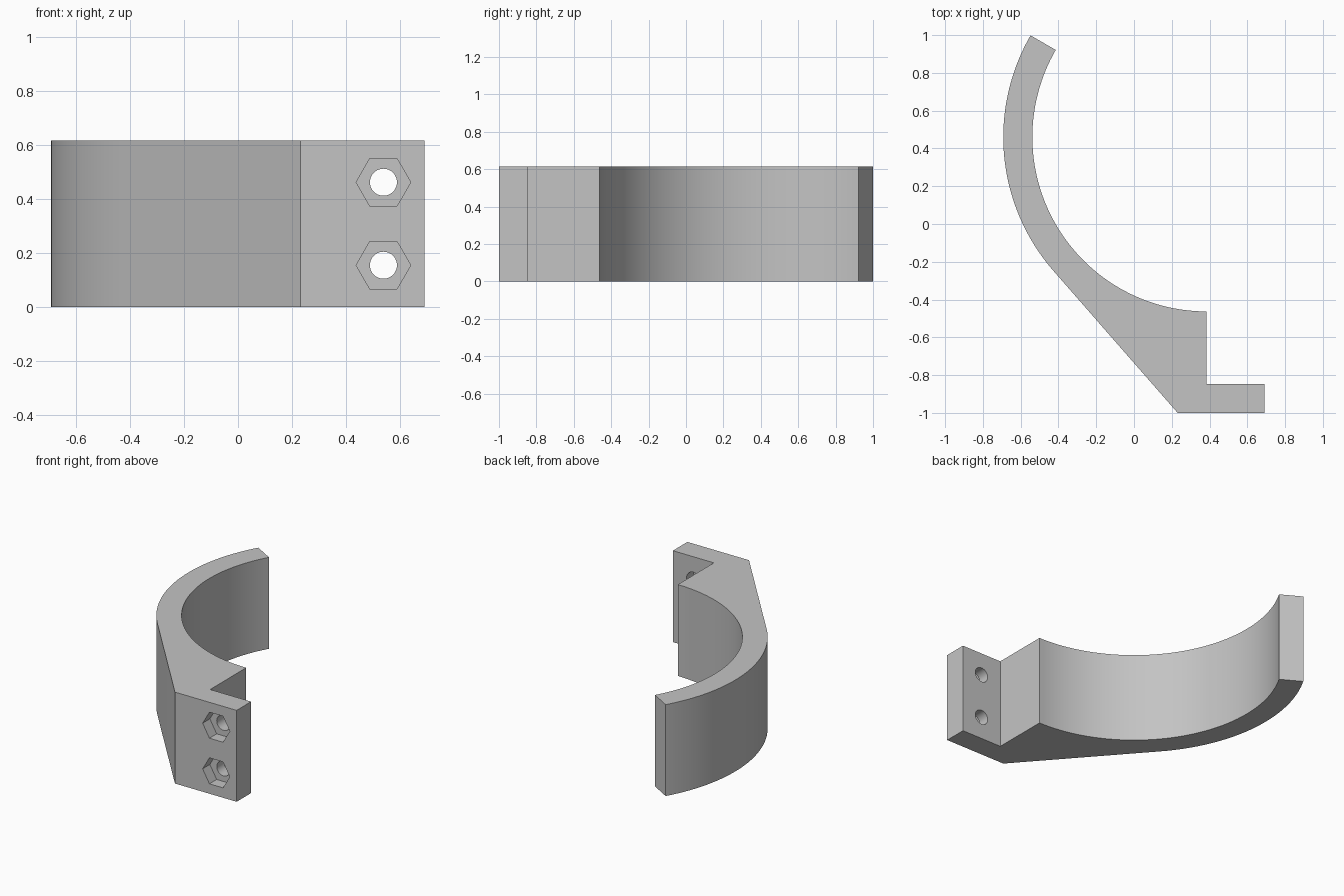
import bpy, bmesh
from math import sin, cos, atan2, acos, hypot, radians, pi
from mathutils import Matrix

cube = bpy.data.objects.get("Cube")
if cube:
    bpy.data.objects.remove(cube)

HEIGHT = 0.615
CX, CY = 0.385, 0.46          # centre of the curved arm
R_IN, R_OUT = 0.923, 1.077
FRONT, PLATE_BACK, SIDE = -1.0, -0.846, 0.69
FOOT_X = 0.231                # where the sloping brace meets the front
BOLT_X, BOLT_Z = 0.538, (0.154, 0.461)

grey = bpy.data.materials.new("grey plastic")
grey.use_nodes = True
colour = (0.55, 0.55, 0.55, 1)
grey.diffuse_color = colour
grey.node_tree.nodes["Principled BSDF"].inputs["Base Color"].default_value = colour


def make_object(name, bm):
    bmesh.ops.recalc_face_normals(bm, faces=bm.faces)
    mesh = bpy.data.meshes.new(name)
    bm.to_mesh(mesh)
    bm.free()
    mesh.materials.append(grey)
    obj = bpy.data.objects.new(name, mesh)
    bpy.context.collection.objects.link(obj)
    return obj


def arc(radius, start, end, steps):
    angles = [start + (end - start) * i / steps for i in range(steps + 1)]
    return [(CX + radius * cos(a), CY + radius * sin(a)) for a in angles]


# Outline: inner arc, foot plate, brace tangent to the outer arc
dx, dy = FOOT_X - CX, FRONT - CY
tangent = atan2(dy, dx) + 2 * pi - acos(R_OUT / hypot(dx, dy))
tip = radians(150)
outline = arc(R_IN, tip, 1.5 * pi, 64)
outline += [(CX, PLATE_BACK), (SIDE, PLATE_BACK), (SIDE, FRONT), (FOOT_X, FRONT)]
outline += arc(R_OUT, tangent, tip, 40)

bm = bmesh.new()
base = bm.faces.new([bm.verts.new((x, y, 0)) for x, y in outline])
top = bmesh.ops.extrude_face_region(bm, geom=[base])["geom"]
bmesh.ops.translate(bm, vec=(0, 0, HEIGHT),
                    verts=[v for v in top if isinstance(v, bmesh.types.BMVert)])
bracket = make_object("clamp_bracket", bm)


def cut(name, sides, radius, y0, y1):
    """Cut a prism along y at each bolt position."""
    bm = bmesh.new()
    for z in BOLT_Z:
        spin = Matrix.Rotation(pi / 2, 4, 'X') @ Matrix.Rotation(pi / 2, 4, 'Z')
        bmesh.ops.create_cone(bm, cap_ends=True, segments=sides, radius1=radius,
                              radius2=radius, depth=y1 - y0,
                              matrix=Matrix.Translation((BOLT_X, (y0 + y1) / 2, z)) @ spin)
    cutter = make_object(name, bm)
    cutter.hide_render = True
    mod = bracket.modifiers.new(name, 'BOOLEAN')
    mod.operation = 'DIFFERENCE'
    mod.solver = 'EXACT'
    mod.object = cutter
    bpy.context.view_layer.objects.active = bracket
    bpy.ops.object.modifier_apply(modifier=name)
    bpy.data.objects.remove(cutter)


# Hexagonal nut pockets in front, round bolt holes right through
cut("nut_pocket_cutter", 6, 0.101, FRONT - 0.05, FRONT + 0.077)
cut("bolt_hole_cutter", 40, 0.05, FRONT - 0.1, PLATE_BACK + 0.1)

# Smooth curves, sharp corners
bpy.ops.object.select_all(action='DESELECT')
bracket.select_set(True)
bpy.context.view_layer.objects.active = bracket
bpy.ops.object.shade_smooth_by_angle(angle=radians(25))
